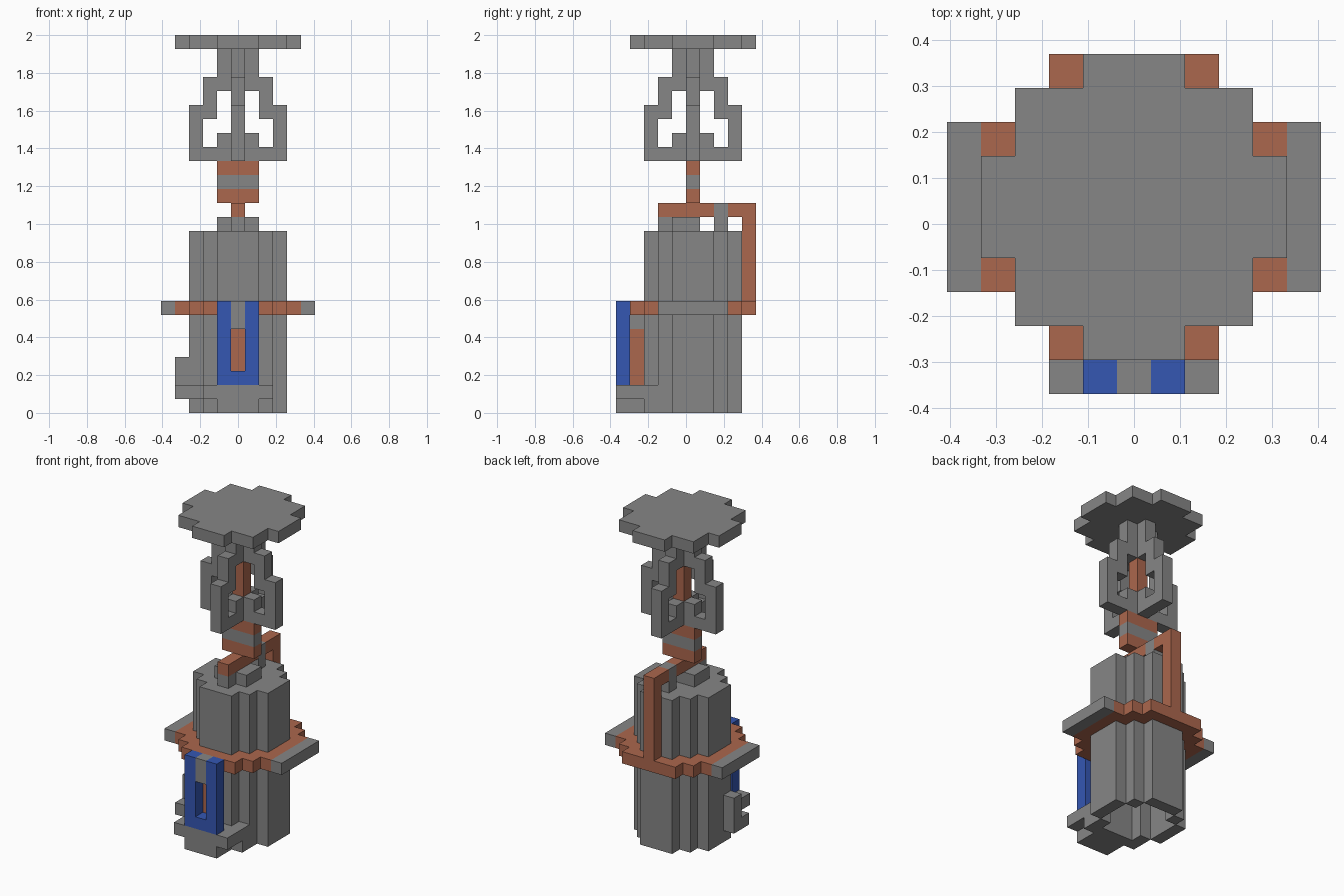
import bpy, bmesh
from mathutils import Vector

if "Cube" in bpy.data.objects:
    bpy.data.objects.remove(bpy.data.objects["Cube"], do_unlink=True)

U = 2 / 27  # block size
cells = {}  # block position -> part name


def material(name, colour):
    m = bpy.data.materials.new(name)
    m.use_nodes = True
    m.diffuse_color = (*colour, 1)
    bsdf = next(n for n in m.node_tree.nodes if n.type == 'BSDF_PRINCIPLED')
    bsdf.inputs["Base Color"].default_value = (*colour, 1)
    return m


grey = material("stone grey", (0.24, 0.24, 0.24))
copper = material("copper", (0.41, 0.135, 0.075))
blue = material("blue", (0.035, 0.095, 0.45))


def fill(part, xs, ys, zs, limit=99):
    """Fill inclusive block ranges, trimming corners where |x|+|y| > limit."""
    for x in range(xs[0], xs[1] + 1):
        for y in range(ys[0], ys[1] + 1):
            for z in range(zs[0], zs[1] + 1):
                if abs(x) + abs(y) <= limit:
                    if part:
                        cells[x, y, z] = part
                    else:
                        cells.pop((x, y, z), None)


# Collar and its side wings
fill("collar", (-4, 4), (-4, 4), (7, 7), 6)
for s in (-5, 5):
    fill("side_wings", (s, s), (-2, 2), (7, 7))

# Hollow body, open underneath
fill("body", (-3, 3), (-3, 3), (0, 12), 4)
fill(None, (-2, 2), (-2, 2), (0, 11), 3)

# Front foot and side bracket
fill("front_foot", (-1, 1), (-5, -4), (0, 0))
fill("front_foot", (-2, 2), (-3, -3), (0, 0))
fill("front_foot", (-2, 2), (-5, -3), (1, 1))
fill("side_bracket", (-4, -3), (-2, -2), (1, 1))
fill("side_bracket", (-4, -4), (-1, -1), (1, 3))

# Blue gauge frame with copper insert
fill("gauge_frame", (-1, 1), (-5, -5), (2, 7))
fill(None, (0, 0), (-5, -5), (3, 5))
fill("gauge_cap", (0, 0), (-5, -5), (6, 7))
fill("gauge_cap", (0, 0), (-4, -4), (6, 6))
fill("gauge_insert", (0, 0), (-4, -4), (2, 5))

# Cap block, pipe arm and pipe support
fill("cap_block", (-1, 1), (-1, 0), (13, 13))
fill("cap_block", (0, 0), (-2, -2), (13, 13))
fill("pipe", (0, 0), (-2, 4), (14, 14))
fill("pipe", (0, 0), (4, 4), (8, 14))
fill("pipe_support", (0, 0), (2, 2), (13, 14))

# Banded neck
fill("neck", (-1, 1), (0, 0), (15, 17))
fill("neck_band", (-1, 1), (0, 0), (16, 16))

# Crossed cage: one stepped profile of (inner, outer, bottom, top) on four sides
profile = [(0, 3, 18, 18), (0, 1, 19, 19), (3, 3, 19, 20), (2, 3, 21, 21),
           (2, 2, 22, 22), (1, 2, 23, 23), (0, 1, 24, 25)]
for a, b, z0, z1 in profile:
    for lo, hi in ((a, b), (-b, -a)):
        fill("cage", (lo, hi), (0, 0), (z0, z1))
        fill("cage", (0, 0), (lo, hi), (z0, z1))
fill("core", (0, 0), (0, 0), (19, 23))

# Top plate
fill("top_plate", (-3, 3), (-3, 3), (26, 26))
fill("top_plate", (-4, 4), (-1, 1), (26, 26))
fill("top_plate", (-1, 1), (-4, 4), (26, 26))


def build(part, mat):
    """Make the outer skin of one part, with flat areas merged."""
    bm = bmesh.new()
    for c in [c for c, p in cells.items() if p == part]:
        mid = Vector((c[0], c[1] + 0.5, c[2] + 0.5))
        for axis in range(3):
            for s in (-1, 1):
                n = Vector((0, 0, 0))
                n[axis] = s
                if tuple(int(c[i] + n[i]) for i in range(3)) in cells:
                    continue
                u = Vector((0, 0, 0))
                u[(axis + 1) % 3] = 0.5
                v = n.cross(u)
                f = mid + n / 2
                quad = (f - u - v, f + u - v, f + u + v, f - u + v)
                bm.faces.new([bm.verts.new(p * U) for p in quad])
    bmesh.ops.remove_doubles(bm, verts=bm.verts, dist=U / 100)
    bmesh.ops.dissolve_limit(bm, angle_limit=0.02, verts=bm.verts, edges=bm.edges)
    mesh = bpy.data.meshes.new(part)
    bm.to_mesh(mesh)
    bm.free()
    mesh.materials.append(mat)
    bpy.context.scene.collection.objects.link(bpy.data.objects.new(part, mesh))


copper_parts = {"collar", "gauge_insert", "pipe", "neck", "core"}
for part in sorted(set(cells.values())):
    build(part, copper if part in copper_parts else
          blue if part == "gauge_frame" else grey)
